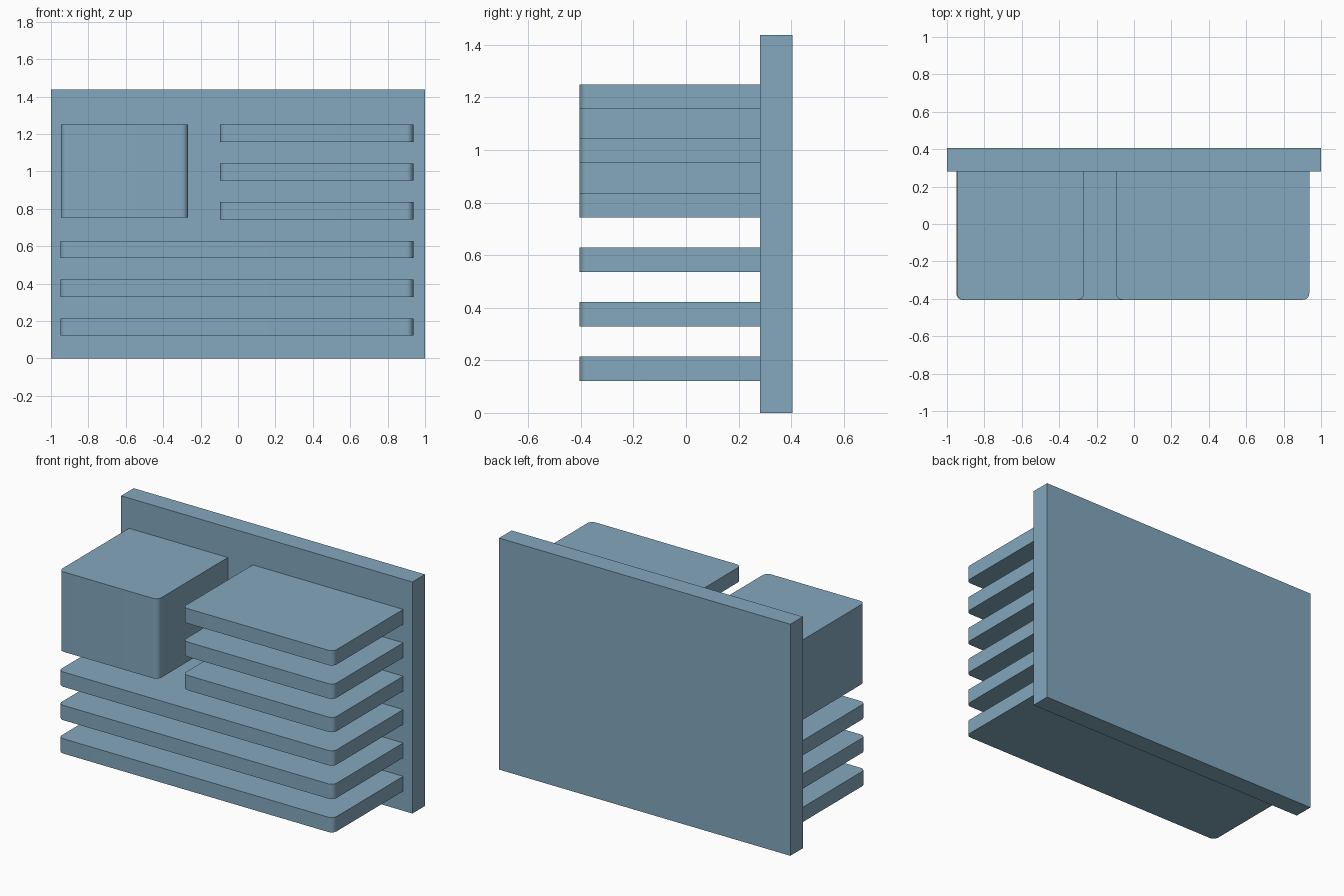
import bpy, math

if "Cube" in bpy.data.objects:
    bpy.data.objects.remove(bpy.data.objects["Cube"])

# single blue-grey colour
blue = bpy.data.materials.new("blue grey")
blue.diffuse_color = (0.227, 0.392, 0.515, 1)
blue.use_nodes = True
blue.node_tree.nodes["Principled BSDF"].inputs["Base Color"].default_value = blue.diffuse_color

PLATE_FRONT, PLATE_BACK, FIN_FRONT = 0.282, 0.405, -0.405
RADIUS, STEPS = 0.034, 8


def extrude(name, outline, z0, z1):
    """Solid prism from a counter-clockwise xy outline."""
    n = len(outline)
    verts = [(x, y, z) for z in (z0, z1) for x, y in outline]
    faces = [tuple(reversed(range(n))), tuple(range(n, 2 * n))]
    faces += [(i, (i + 1) % n, (i + 1) % n + n, i + n) for i in range(n)]
    mesh = bpy.data.meshes.new(name)
    mesh.from_pydata(verts, [], faces)
    mesh.materials.append(blue)
    obj = bpy.data.objects.new(name, mesh)
    bpy.context.collection.objects.link(obj)
    return obj


def rounded_block(name, x0, x1, z0, z1):
    """Block standing out from the plate, with its two front corners rounded."""
    outline = [(x1, PLATE_FRONT), (x0, PLATE_FRONT)]
    for cx, start in ((x0 + RADIUS, math.pi), (x1 - RADIUS, 1.5 * math.pi)):
        for i in range(STEPS + 1):
            a = start + 0.5 * math.pi * i / STEPS
            outline.append((cx + RADIUS * math.cos(a),
                            FIN_FRONT + RADIUS + RADIUS * math.sin(a)))
    obj = extrude(name, outline, z0, z1)
    bpy.ops.object.select_all(action='DESELECT')
    obj.select_set(True)
    bpy.context.view_layer.objects.active = obj
    bpy.ops.object.shade_smooth_by_angle(angle=math.radians(30))


# back plate
extrude("back_plate", [(-1, PLATE_FRONT), (1, PLATE_FRONT),
                       (1, PLATE_BACK), (-1, PLATE_BACK)], 0, 1.437)

# six evenly spaced fins: three full width, three short ones beside the block
for i in range(6):
    z = 0.122 + 0.2072 * i
    if i < 3:
        rounded_block(f"long_fin_{i + 1}", -0.95, 0.937, z, z + 0.092)
    else:
        rounded_block(f"short_fin_{i - 2}", -0.096, 0.937, z, z + 0.092)

# large block at upper left
rounded_block("corner_block", -0.946, -0.267, 0.754, 1.25)
